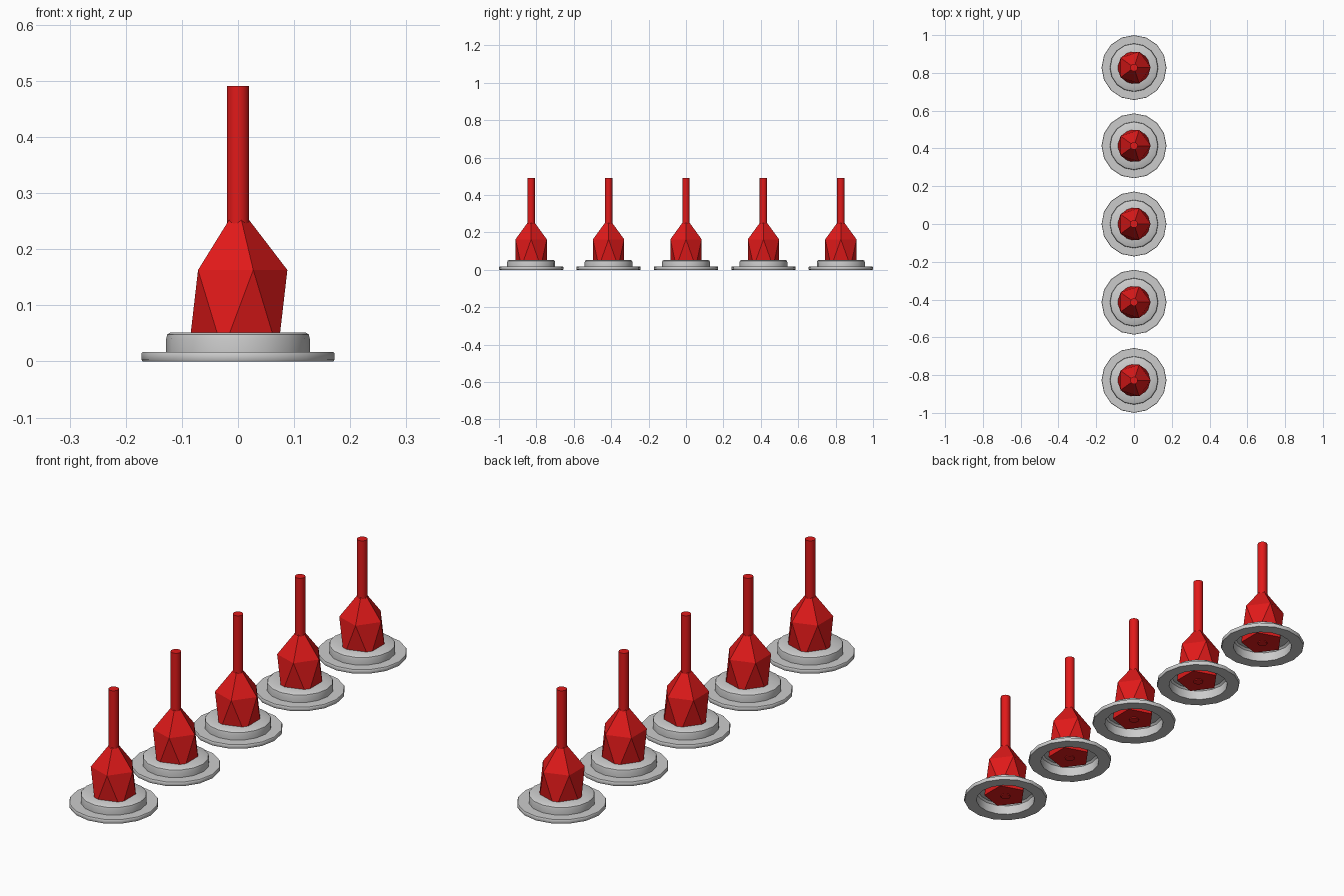
import bpy, bmesh, math

if "Cube" in bpy.data.objects:
    bpy.data.objects.remove(bpy.data.objects["Cube"])

red = bpy.data.materials.new("red")
red.diffuse_color = (0.75, 0.01, 0.01, 1)
red.use_nodes = True
red.node_tree.nodes["Principled BSDF"].inputs["Base Color"].default_value = red.diffuse_color


def ring(bm, r, z, n, turn=0.0):
    return [bm.verts.new((r * math.cos(turn + 2 * math.pi * i / n),
                          r * math.sin(turn + 2 * math.pi * i / n), z)) for i in range(n)]


def finish(bm, name, y, material=None, smooth=False):
    bmesh.ops.recalc_face_normals(bm, faces=bm.faces)
    mesh = bpy.data.meshes.new(name)
    bm.to_mesh(mesh)
    bm.free()
    ob = bpy.data.objects.new(name, mesh)
    bpy.context.collection.objects.link(ob)
    ob.location.y = y
    if material:
        mesh.materials.append(material)
    if smooth:
        bpy.ops.object.select_all(action='DESELECT')
        ob.select_set(True)
        bpy.context.view_layer.objects.active = ob
        bpy.ops.object.shade_smooth_by_angle(angle=math.radians(40))


def lathe(name, profile, n, y, material=None, closed=False):
    bm = bmesh.new()
    rings = [ring(bm, r, z, n) for r, z in profile]
    pairs = list(zip(rings, rings[1:]))
    if closed:
        pairs.append((rings[-1], rings[0]))
    else:
        bm.faces.new(rings[0])
        bm.faces.new(rings[-1])
    for a, b in pairs:
        for i in range(n):
            j = (i + 1) % n
            bm.faces.new((a[i], a[j], b[j], b[i]))
    finish(bm, name, y, material, True)


# Hollow stepped base: flange, rounded upper tier, open underside
base_profile = [(0.121, 0), (0.170, 0), (0.172, 0.003), (0.172, 0.014), (0.170, 0.017),
                (0.128, 0.017), (0.128, 0.040), (0.126, 0.048), (0.120, 0.052),
                (0.060, 0.052), (0.060, 0.047), (0.113, 0.047), (0.121, 0.040)]
rod_profile = [(0.02, 0.014), (0.02, 0.491)]


def faceted_body(y):
    # Five-sided twisted body with a pointed top and a flat bottom
    bm = bmesh.new()
    low = ring(bm, 0.088, 0.018, 5, math.pi / 5)
    high = ring(bm, 0.088, 0.163, 5)
    tip = bm.verts.new((0, 0, 0.278))
    bm.faces.new(low)
    for i in range(5):
        j = (i + 1) % 5
        bm.faces.new((high[i], low[i], high[j]))
        bm.faces.new((low[i], low[j], high[j]))
        bm.faces.new((high[i], high[j], tip))
    finish(bm, "faceted_body", y, red)


# Row of five identical pieces
for k in range(-2, 3):
    y = k * 0.414
    lathe("stepped_base", base_profile, 16, y, closed=True)
    faceted_body(y)
    lathe("rod", rod_profile, 16, y, red)
